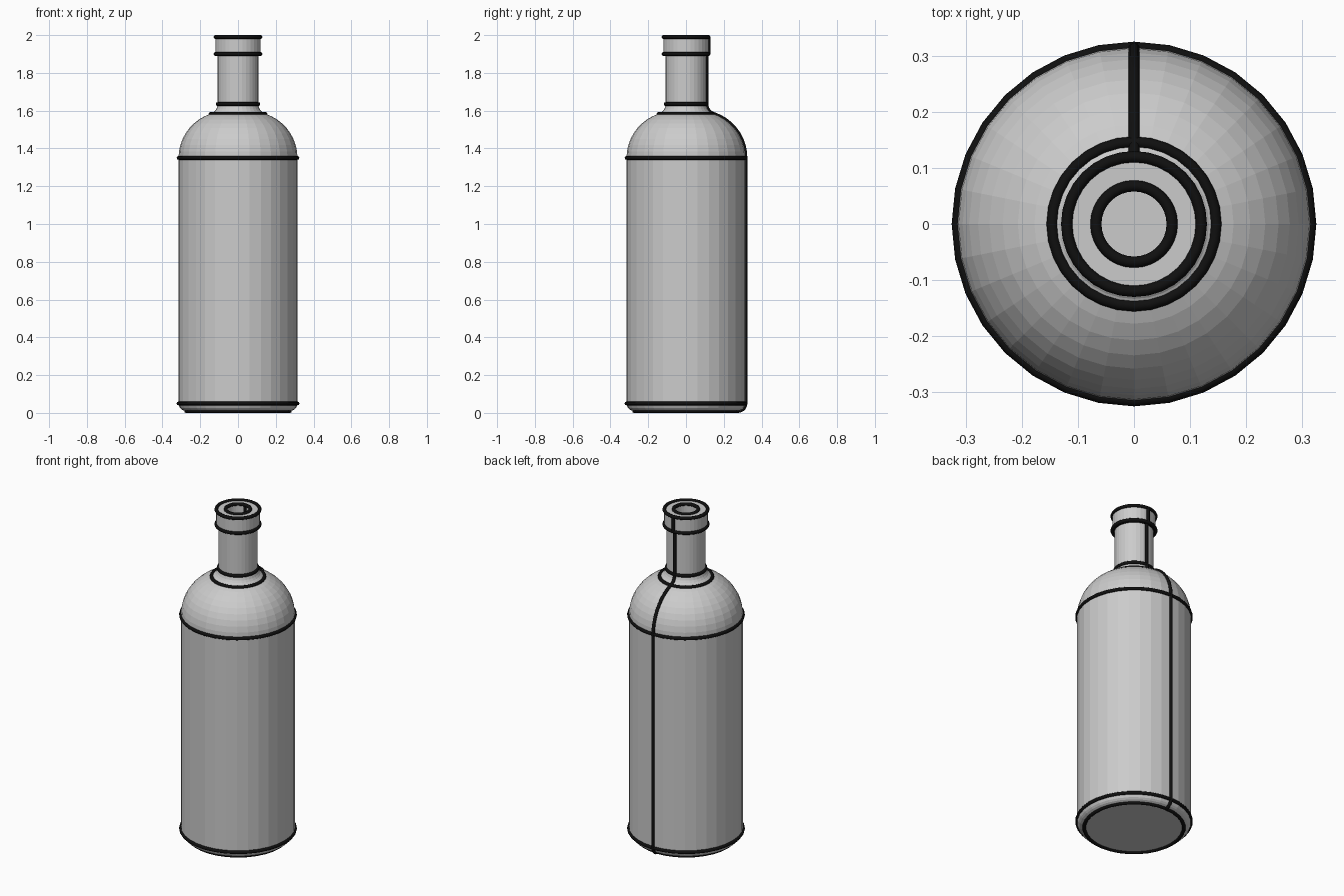
import bpy, bmesh
from math import cos, sin, pi, radians, sqrt, atan2

if "Cube" in bpy.data.objects:
    bpy.data.objects.remove(bpy.data.objects["Cube"])

SEG = 32          # sides around the bottle
TUBE = 0.01       # radius of the dark edge lines
WALL = 0.04       # glass thickness
BODY, NECK, LIP = 0.315, 0.108, 0.12
BASE_Z, TOP_Z = 0.01, 1.99


def arc(cr, cz, rad, a0, a1, n):
    """Profile points (radius, z) along an arc, angles in radians."""
    return [(cr + rad * cos(a0 + (a1 - a0) * i / n),
             cz + rad * sin(a0 + (a1 - a0) * i / n)) for i in range(n + 1)]


def shell_arcs(offset):
    """Shoulder arc and neck fillet, moved inwards by offset."""
    sr, sx, sz, fillet = 0.245, BODY - 0.245, 1.35, 0.055
    fx = NECK + fillet
    fz = sz + sqrt((sr + fillet) ** 2 - (fx - sx) ** 2)
    a = atan2(fz - sz, fx - sx)          # shared tangent direction
    shoulder = arc(sx, sz, sr - offset, 0, a, 9)
    neck = arc(fx, fz, fillet + offset, a + pi, pi, 5)
    return shoulder, neck


# Bottle wall: outer skin up, inner skin down, revolved about z
base = arc(BODY - 0.04, BASE_Z + 0.04, 0.04, -pi / 2, 0, 5)
shoulder, neck = shell_arcs(0)
in_shoulder, in_neck = shell_arcs(WALL)
bore = in_neck[-1][0]
outer = base + shoulder + neck[1:] + [(NECK, 1.90), (LIP, 1.90), (LIP, TOP_Z)]
inner = in_shoulder + in_neck[1:] + [(bore, TOP_Z)]
inner_floor = (BODY - WALL, BASE_Z + WALL)
profile = ([(0, BASE_Z)] + outer + inner[::-1]
           + [inner_floor, (0, inner_floor[1])])

bm = bmesh.new()
verts = [bm.verts.new((0, r, z)) for r, z in profile]
edges = [bm.edges.new(p) for p in zip(verts, verts[1:])]
bmesh.ops.spin(bm, geom=verts + edges, axis=(0, 0, 1), cent=(0, 0, 0),
               angle=2 * pi, steps=SEG, use_duplicate=False)
bmesh.ops.remove_doubles(bm, verts=bm.verts[:], dist=1e-4)
bmesh.ops.recalc_face_normals(bm, faces=bm.faces[:])
mesh = bpy.data.meshes.new("bottle")
bm.to_mesh(mesh)
bm.free()
bottle = bpy.data.objects.new("bottle", mesh)
bpy.context.collection.objects.link(bottle)

black = bpy.data.materials.new("black_line")
black.diffuse_color = (0.005, 0.005, 0.005, 1)
black.use_nodes = True
black.node_tree.nodes["Principled BSDF"].inputs["Base Color"].default_value = black.diffuse_color


def tube_object(name, paths, cyclic):
    """Round tubes along point lists."""
    curve = bpy.data.curves.new(name, 'CURVE')
    curve.dimensions = '3D'
    curve.bevel_depth = TUBE
    curve.bevel_resolution = 2
    curve.use_fill_caps = True
    for pts in paths:
        s = curve.splines.new('POLY')
        s.points.add(len(pts) - 1)
        for p, co in zip(s.points, pts):
            p.co = (*co, 1)
        s.use_cyclic_u = cyclic
    curve.materials.append(black)
    ob = bpy.data.objects.new(name, curve)
    bpy.context.collection.objects.link(ob)


def ring(r, z):
    return [(r * sin(2 * pi * i / SEG), r * cos(2 * pi * i / SEG), z)
            for i in range(SEG)]


# Dark rings where the profile changes, outside and inside
outer_rings = [base[0], base[-1], shoulder[0], shoulder[-1], neck[-1],
               (NECK, 1.90), (LIP, 1.90), (LIP, TOP_Z)]
inner_rings = [inner_floor, in_shoulder[0], in_shoulder[-1], in_neck[-1],
               (bore, TOP_Z)]
tube_object("outer_edge_rings", [ring(*p) for p in outer_rings], True)
tube_object("inner_edge_rings", [ring(*p) for p in inner_rings], True)


def seam(points):
    """Drop repeated points and place the profile on the back (+y) side."""
    out = []
    for r, z in points:
        if not out or abs(out[-1][1] - r) + abs(out[-1][2] - z) > 1e-4:
            out.append((0, r, z))
    return out


# Dark seam lines along the back
tube_object("back_seams",
            [seam(outer[:-2]), seam(outer[-2:]), seam([inner_floor] + inner)],
            False)
